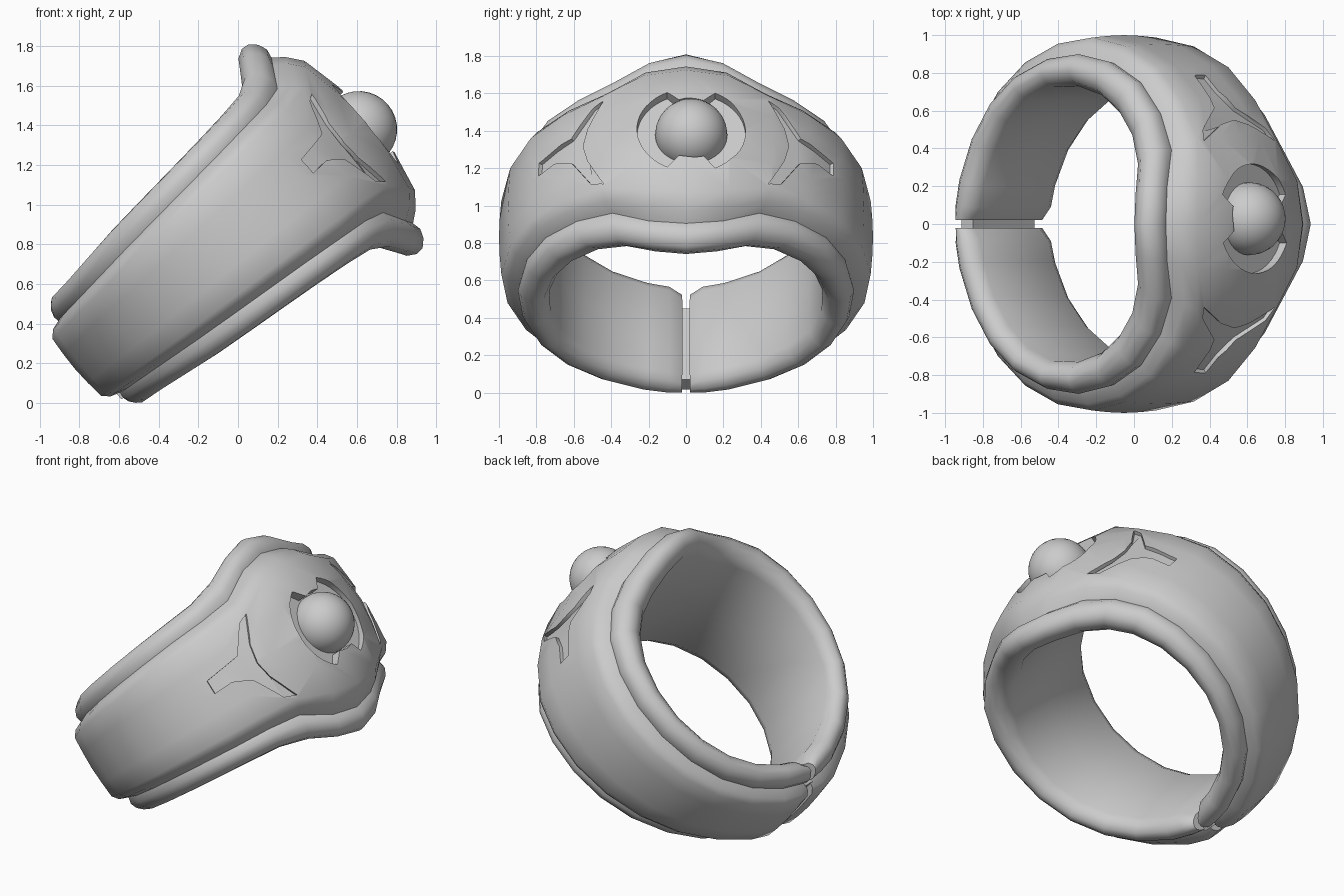
import bpy, bmesh, math
from mathutils import Matrix, Vector
from mathutils.bvhtree import BVHTree

if "Cube" in bpy.data.objects:
    bpy.data.objects.remove(bpy.data.objects["Cube"])

# Tilted ring frame: local x = toward the stone, y = sideways, z = ring axis
TILT = math.radians(40.5)
FRAME = Matrix.Translation((-0.052, 0, 0.83)) @ Matrix.Rotation(-TILT, 4, 'Y')

# Half-ring dimensions every 15 degrees from the front (0) to the split (180)
INNER = [.60, .595, .60, .63, .67, .705, .73, .75, .76, .76, .76, .765, .775]
RIM_R = [.765, .77, .79, .83, .87, .885, .895, .90, .905, .91, .91, .915, .92]
BODY_R = [.95, .95, .945, .95, .97, .985, 1.0, 1.0, 1.0, 1.0, 1.0, 1.015, 1.025]
SEAM_H = [.55, .515, .41, .385, .37, .35, .33, .31, .29, .27, .255, .245, .24]
RIM_H = [.68, .64, .56, .51, .49, .47, .45, .43, .41, .385, .365, .355, .35]


def at(table, deg):
    t = min(abs(deg) / 15, 11.9999)
    i = int(t)
    return table[i] + (table[i + 1] - table[i]) * (t - i)


def make(name, bm):
    bmesh.ops.recalc_face_normals(bm, faces=bm.faces)
    me = bpy.data.meshes.new(name)
    bm.to_mesh(me)
    bm.free()
    ob = bpy.data.objects.new(name, me)
    bpy.context.collection.objects.link(ob)
    ob.matrix_world = FRAME
    return ob


def activate(ob):
    bpy.ops.object.select_all(action='DESELECT')
    ob.select_set(True)
    bpy.context.view_layer.objects.active = ob


def section(deg, end):
    """Cross-section (radius, height): body, grooves, rolled rims, inside."""
    ri, rr, ro = at(INNER, deg), at(RIM_R, deg), at(BODY_R, deg)
    h, H = at(SEAM_H, deg), at(RIM_H, deg)
    d, e, t = ro - rr, H - h, rr - ri
    dome = max(0, 1 - abs(deg) / 60)     # front is domed, sides are flat
    half = [(ro - .004 - .025 * dome, h * .4),
            (rr + d * (.88 - .28 * dome), h * .78),
            (rr + d * (.55 - .28 * dome), h * .92),
            (rr - .005, h), (rr + .004, h + e * .35),
            (rr - t * .08, h + e * .7), (rr - t * .3, h + e * .97),
            (rr - t * .55, H), (ri + t * .18, H - e * .2), (ri, H - e * .65)]
    pts = [(ro, 0)] + half + [(ri, 0)] + [(r, -z) for r, z in reversed(half)]
    if end:   # rounded ends beside the split
        m = (ri + ro) / 2 + .03
        pts = [(m + (r - m) * .7, z * .95) for r, z in pts]
    return pts


def ring_point(deg, r, z):
    a = math.radians(deg)
    return Vector((r * math.cos(a), r * math.sin(a), z))


# Band with its two rims, swept around and split at the back
bm = bmesh.new()
stations = [-178.6, -173.5] + list(range(-165, 166, 15)) + [173.5, 178.6]
rings = [[bm.verts.new(ring_point(d, r, z)) for r, z in section(d, abs(d) > 178)]
         for d in stations]
n = len(rings[0])
for a, b in zip(rings, rings[1:]):
    for i in range(n):
        j = (i + 1) % n
        bm.faces.new((a[i], a[j], b[j], b[i]))
bm.faces.new(rings[0])
bm.faces.new(rings[-1])
bmesh.ops.recalc_face_normals(bm, faces=bm.faces)
surface = BVHTree.FromBMesh(bm)
band = make("ring_band", bm)


def prism(name, low, high):
    bm = bmesh.new()
    lo = [bm.verts.new(p) for p in low]
    hi = [bm.verts.new(p) for p in high]
    caps = [bm.faces.new(lo), bm.faces.new(hi)]
    for i in range(len(lo)):
        j = (i + 1) % len(lo)
        bm.faces.new((lo[i], lo[j], hi[j], hi[i]))
    bmesh.ops.triangulate(bm, faces=caps)
    ob = make(name, bm)
    ob.hide_render = True
    return ob


# T-shaped inlays, following the surface at a shallow depth
T_SHAPE = [(29, .28), (33, .255), (41, .09), (48, .075), (55.5, .06),
           (55.5, -.03), (48, -.025), (41, -.08), (34, -.27), (29, -.30),
           (34.5, -.12), (36, -.01), (34.5, .11)]
cutters = []
for side in (-1, 1):
    low, high = [], []
    for deg, z in T_SHAPE:
        out = ring_point(deg * side, 1.3, z)
        inward = -ring_point(deg * side, 1, 0)
        hit = surface.ray_cast(out, inward)[0]
        low.append(hit + inward * .022)
        high.append(hit - inward * .1)
    cutters.append(prism("inlay_cutter", low, high))

# Stone socket with a tab at top and bottom
CY, CZ = .028, -.012
socket = []
for k in range(48):
    a = math.radians(k * 7.5 + 3.75)
    r = .205 if abs(math.sin(a)) > .94 else .29
    socket.append((CY + r * math.cos(a), CZ + r * math.sin(a)))
cutters.append(prism("socket_cutter", [(.85, y, z) for y, z in socket],
                     [(1.2, y, z) for y, z in socket]))

for c in cutters:
    mod = band.modifiers.new("cut", 'BOOLEAN')
    mod.operation = 'DIFFERENCE'
    mod.solver = 'EXACT'
    mod.object = c
    activate(band)
    bpy.ops.object.modifier_apply(modifier=mod.name)
    bpy.data.objects.remove(c)

# Round stone
bm = bmesh.new()
bmesh.ops.create_uvsphere(bm, u_segments=32, v_segments=16, radius=.193,
                          matrix=Matrix.Translation((.86, CY, CZ)))
stone = make("round_stone", bm)

# Strip closing the split at the back
bm = bmesh.new()
bmesh.ops.create_cube(bm, size=1, matrix=Matrix.Translation((-.895, 0, -.02))
                      @ Matrix.Diagonal((.08, .07, .5, 1)))
strip = make("split_strip", bm)

for ob, ang in ((band, 42), (stone, 60), (strip, 30)):
    activate(ob)
    bpy.ops.object.shade_smooth_by_angle(angle=math.radians(ang))
